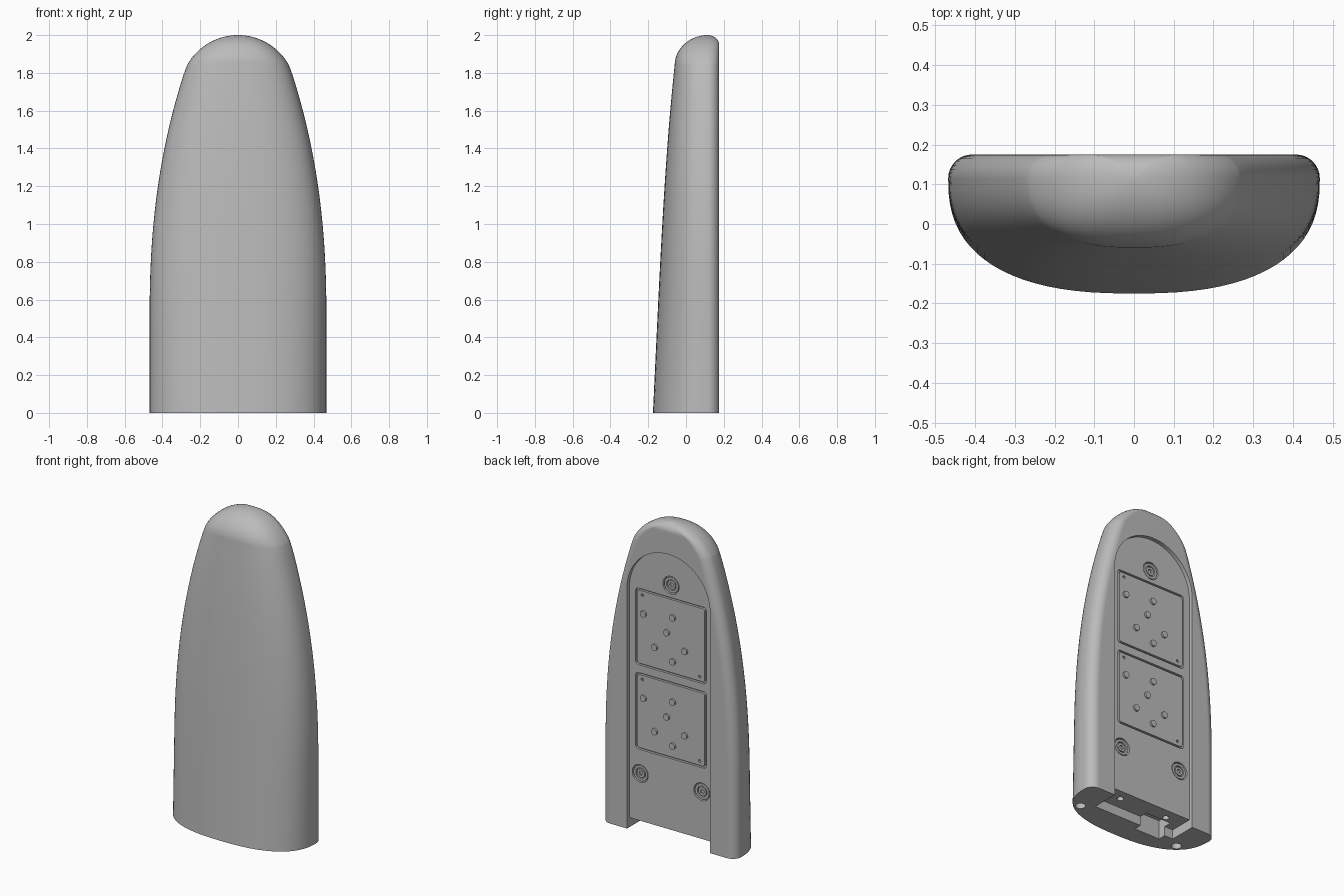
import bpy, bmesh, math
from mathutils import Matrix, Vector

cube = bpy.data.objects.get("Cube")
if cube:
    bpy.data.objects.remove(cube, do_unlink=True)

BACK, FLOOR, MID = 0.175, 0.15, 0.115   # back plane, recess floor, widest line
CAP = 1.84                              # height where the nose cap starts

grey = bpy.data.materials.new("grey")
grey.use_nodes = True
colour = (0.5, 0.5, 0.5, 1)
grey.diffuse_color = colour
grey.node_tree.nodes["Principled BSDF"].inputs["Base Color"].default_value = colour


def make(name, bm):
    bmesh.ops.recalc_face_normals(bm, faces=bm.faces)
    mesh = bpy.data.meshes.new(name)
    bm.to_mesh(mesh)
    bm.free()
    mesh.materials.append(grey)
    obj = bpy.data.objects.new(name, mesh)
    bpy.context.collection.objects.link(obj)
    return obj


def prism(name, outline, y0, y1):
    """Extrude an (x, z) outline from y0 to y1."""
    bm = bmesh.new()
    face = bm.faces.new([bm.verts.new((x, y0, z)) for x, z in outline])
    geom = bmesh.ops.extrude_face_region(bm, geom=[face])["geom"]
    moved = [v for v in geom if isinstance(v, bmesh.types.BMVert)]
    bmesh.ops.translate(bm, verts=moved, vec=(0, y1 - y0, 0))
    return make(name, bm)


def circle(x, z, r, n=24):
    return [(x + r * math.cos(2 * math.pi * i / n),
             z + r * math.sin(2 * math.pi * i / n)) for i in range(n)]


def rounded(z, hw, hh, r):
    """Rounded rectangle centred on x = 0."""
    pts = []
    for q, (sx, sz) in enumerate([(1, 1), (-1, 1), (-1, -1), (1, -1)]):
        for i in range(5):
            a = math.pi / 2 * (q + i / 4)
            pts.append((sx * (hw - r) + r * math.cos(a),
                        z + sz * (hh - r) + r * math.sin(a)))
    return pts


def box(x0, x1, z0, z1):
    return [(x0, z0), (x1, z0), (x1, z1), (x0, z1)]


def upright_hole(x, y, r, z1):
    bm = bmesh.new()
    bmesh.ops.create_cone(bm, cap_ends=True, segments=24, radius1=r, radius2=r,
                          depth=2 * z1, matrix=Matrix.Translation((x, y, 0)))
    return make("hole_cutter", bm)


def cut(obj, cutter):
    mod = obj.modifiers.new("cut", "BOOLEAN")
    mod.operation, mod.solver, mod.object = "DIFFERENCE", "EXACT", cutter
    bpy.context.view_layer.objects.active = obj
    bpy.ops.object.modifier_apply(modifier=mod.name)
    bpy.data.objects.remove(cutter, do_unlink=True)


def smooth(obj):
    bpy.ops.object.select_all(action="DESELECT")
    obj.select_set(True)
    bpy.context.view_layer.objects.active = obj
    bpy.ops.object.shade_smooth_by_angle(angle=math.radians(30))


def half_width(z):
    if z > CAP:
        return math.sqrt(max(0, 0.308 ** 2 - (z - 1.692) ** 2))
    return 0.468 - 0.196 * (max(0, z - 0.5) / 1.34) ** 2.3


def front(z):
    if z > CAP:
        return MID - 0.175 * math.sqrt(max(0, 1 - ((z - CAP) / 0.16) ** 2))
    return -0.175 + 0.047 * z + 0.0285 * (z / CAP) ** 4


def section(z):
    """D-shaped ring: curved front, rounded corners, flat back."""
    w, f = half_width(z), front(z)
    back = 0.06 * math.sqrt(max(0, 1 - (max(0, z - 1.95) / 0.05) ** 2))
    r = min(0.06, w * 0.6)
    half = []
    for i in range(9):
        a = math.pi / 2 * (1 - i / 8)
        half.append((w - r + r * math.cos(a), MID + back * math.sin(a)))
    for i in range(1, 21):
        a = math.pi / 2 * i / 20
        half.append((w * math.cos(a) ** 0.8 if i < 20 else 0,
                     MID - (MID - f) * math.sin(a) ** 0.8))
    return half + [(-x, y) for x, y in reversed(half[:-1])]


# Lofted shell with a domed cap
levels = [CAP * i / 36 for i in range(37)]
levels += [CAP + 0.16 * math.sin(math.pi / 2 * i / 20) for i in range(1, 20)]
bm = bmesh.new()
rings = [[bm.verts.new((x, y, z)) for x, y in section(z)] for z in levels]
n = len(rings[0])
for low, high in zip(rings, rings[1:]):
    for i in range(n):
        j = (i + 1) % n
        bm.faces.new((low[i], low[j], high[j], high[i]))
tip = bm.verts.new((0, MID, 2))
for i in range(n):
    bm.faces.new((rings[-1][i], rings[-1][(i + 1) % n], tip))
bm.faces.new(rings[0])
body = make("body_shell", bm)

# Arched recess in the back, open at the bottom
R, SPRING = 0.29, 1.52
arch = [(-R, -0.1), (R, -0.1)]
arch += [(R * math.cos(math.pi * i / 32), SPRING + R * math.sin(math.pi * i / 32))
         for i in range(33)]
cut(body, prism("recess_cutter", arch, FLOOR, 0.4))

# Notch and pocket under the recess, and holes in the underside
cut(body, prism("notch_cutter", box(-R, R, -0.1, 0.06), 0.0, 0.4))
cut(body, prism("pocket_cutter", box(-0.23, -0.05, -0.1, 0.12), -0.05, 0.05))
for s in (-1, 1):
    cut(body, upright_hole(s * 0.36, -0.05, 0.03, 0.08))
    cut(body, upright_hole(s * 0.17, 0.08, 0.02, 0.12))

# Plates set in shallow pockets, with studs and two pin holes each
studs = [(0.19, 0.09), (-0.014, 0.12), (0.028, 0.015),
         (0.112, -0.1), (-0.098, -0.07), (-0.014, -0.158)]
for label, zc in (("lower", 0.752), ("upper", 1.285)):
    cut(body, prism("plate_cutter", rounded(zc, 0.247, 0.242, 0.02), FLOOR - 0.015, 0.3))
    plate = prism(label + "_plate", rounded(zc, 0.236, 0.231, 0.015), FLOOR - 0.02, FLOOR)
    for s in (-1, 1):
        cut(plate, prism("pin_cutter", circle(s * 0.2, zc + s * 0.204, 0.009, 12),
                         FLOOR - 0.012, 0.3))
    smooth(plate)
    for k, (x, dz) in enumerate(studs):
        stud = prism(f"{label}_stud_{k + 1}", circle(x, zc + dz, 0.02, 20),
                     FLOOR - 0.01, FLOOR + 0.012)
        smooth(stud)

# Countersunk screws
for label, x, z in (("top", 0, 1.605), ("left", 0.215, 0.358), ("right", -0.215, 0.358)):
    cut(body, prism("bore_cutter", circle(x, z, 0.056, 32), FLOOR - 0.025, 0.3))
    washer = prism(label + "_screw_washer", circle(x, z, 0.049, 32), FLOOR - 0.03, FLOOR - 0.004)
    cut(washer, prism("washer_cutter", circle(x, z, 0.034, 32), FLOOR - 0.018, 0.3))
    head = prism(label + "_screw_head", circle(x, z, 0.027, 24), FLOOR - 0.025, FLOOR - 0.005)
    cut(head, prism("socket_cutter", circle(x, z, 0.014, 6), FLOOR - 0.015, 0.3))
    smooth(washer)
    smooth(head)

smooth(body)
weighted = body.modifiers.new("even_shading", "WEIGHTED_NORMAL")
weighted.keep_sharp = True
